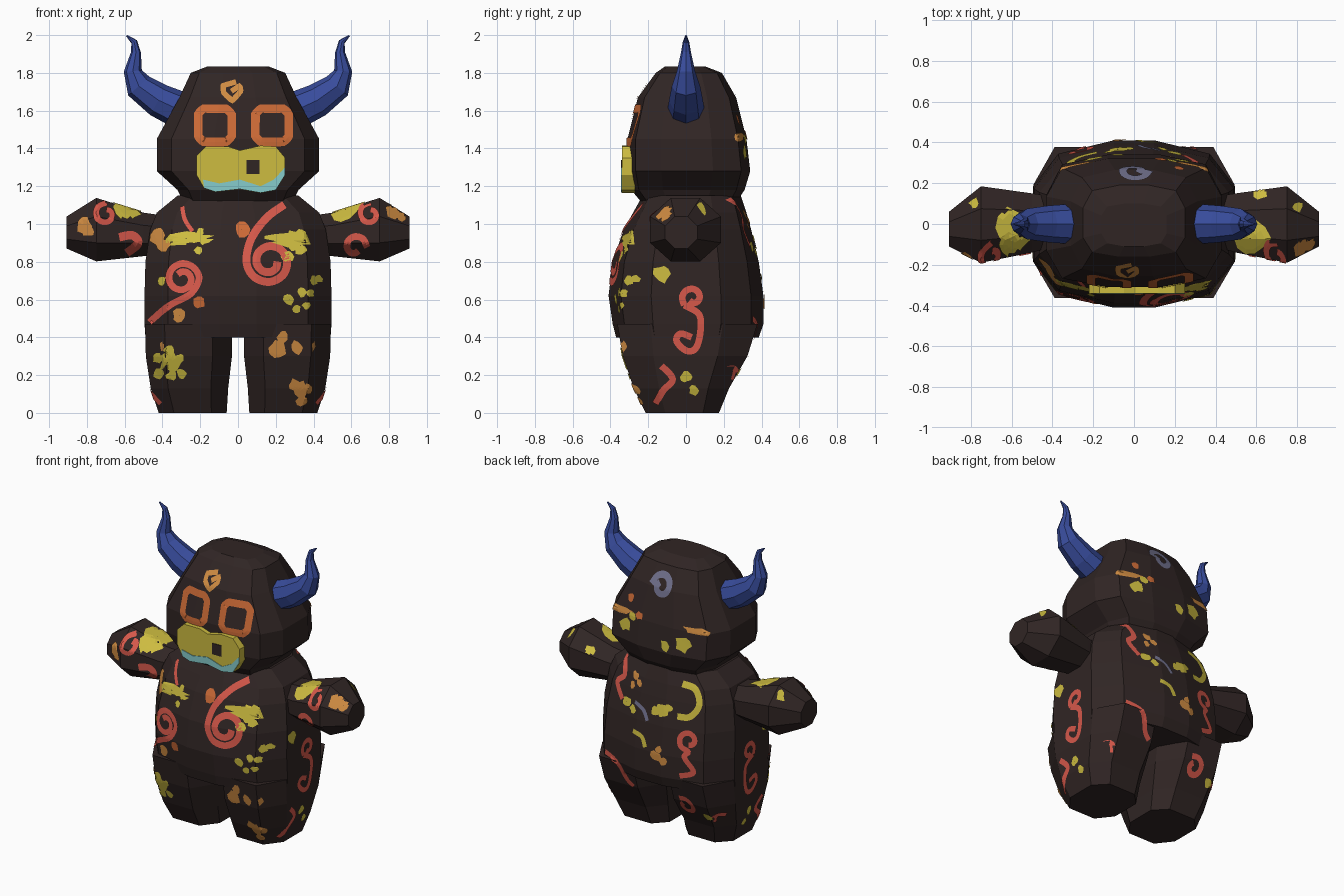
import bpy, bmesh, math, random
from mathutils import Vector
from mathutils.bvhtree import BVHTree

if "Cube" in bpy.data.objects:
    bpy.data.objects.remove(bpy.data.objects["Cube"])

random.seed(4)


def material(name, hexa):
    lin = [(c / 12.92 if c < 0.04045 else ((c + 0.055) / 1.055) ** 2.4)
           for c in (int(hexa[i:i + 2], 16) / 255 for i in (0, 2, 4))]
    m = bpy.data.materials.new(name)
    m.diffuse_color = (*lin, 1)
    m.use_nodes = True
    m.node_tree.nodes["Principled BSDF"].inputs["Base Color"].default_value = m.diffuse_color
    return m


MATS = {n: material(n, h) for n, h in {
    'dark_brown': '302524', 'blue': '384C9C', 'yellow': 'CDBC40', 'red': 'D6584A',
    'orange': 'D08C42', 'deep_orange': 'CC6A36', 'cyan': '86CCCC', 'grey_violet': '70708C'}.items()}


def make(name, verts, faces, mat, fix=True):
    me = bpy.data.meshes.new(name)
    me.from_pydata([tuple(v) for v in verts], [], faces)
    if fix:
        bm = bmesh.new()
        bm.from_mesh(me)
        bmesh.ops.recalc_face_normals(bm, faces=bm.faces)
        bm.to_mesh(me)
        bm.free()
    me.materials.append(MATS[mat])
    ob = bpy.data.objects.new(name, me)
    bpy.context.collection.objects.link(ob)
    return ob


def loft(name, rings, mat):
    n = len(rings[0])
    faces = [(i * n + j, i * n + (j + 1) % n, (i + 1) * n + (j + 1) % n, (i + 1) * n + j)
             for i in range(len(rings) - 1) for j in range(n)]
    faces += [tuple(range(n)), tuple(range((len(rings) - 1) * n, len(rings) * n))]
    return make(name, [v for r in rings for v in r], faces, mat)


def section(quarter, z, w, front, back, cx=0):
    """Ring from a quarter outline, with separate front and back depth."""
    q = quarter
    pts = q + [(-x, y) for x, y in q[::-1]] + [(-x, -y) for x, y in q] + [(x, -y) for x, y in q[::-1]]
    return [(cx + x * w, y * back if y > 0 else -y * front, z) for x, y in pts]


# torso, head and legs
torso_q = [(1, .45), (.75, .84), (.2, 1)]
head_q = [(1, .42), (.82, .86), (.3, 1)]
leg_q = [(1, .5), (.55, .97)]
base = [
    loft('torso', [section(torso_q, *r) for r in (
        (.40, .49, -.37, .385), (.47, .495, -.388, .41), (.62, .495, -.41, .41), (.80, .49, -.388, .385),
        (.97, .465, -.33, .345), (1.06, .43, -.28, .32), (1.15, .32, -.23, .29))], 'dark_brown'),
    loft('head', [section(head_q, *r) for r in (
        (1.12, .29, -.24, .27), (1.18, .32, -.29, .31), (1.28, .43, -.31, .34), (1.45, .43, -.31, .32),
        (1.67, .31, -.255, .265), (1.80, .25, -.16, .19), (1.835, .16, -.11, .10))], 'dark_brown')]

for s, side in ((1, 'right'), (-1, 'left')):
    base.append(loft('leg_' + side, [section(leg_q, z, w, f, b, s * cx) for z, cx, w, f, b in (
        (0, .24, .18, -.22, .18), (.13, .257, .205, -.285, .235),
        (.30, .26, .228, -.345, .335), (.47, .262, .23, -.375, .39))], 'dark_brown'))
    # stubby arms
    octa = [((k + .5) * math.pi / 4, 1 / math.cos(math.pi / 8)) for k in range(8)]
    base.append(loft('arm_' + side, [
        [(s * x, (y0 + y1) / 2 + (y1 - y0) / 2 * math.cos(a) * m, zc + rz * math.sin(a) * m) for a, m in octa]
        for x, zc, rz, y0, y1 in ((.36, .94, .10, -.1, .13), (.5, .945, .115, -.14, .15),
                                  (.75, .97, .168, -.19, .185), (.907, .955, .085, -.11, .06))], 'dark_brown'))
    # curved horns
    path = [(.29, 1.595, .10), (.42, 1.655, .09), (.525, 1.73, .075), (.557, 1.81, .048),
            (.54, 1.91, .026), (.55, 1.965, .017), (.59, 1.998, .004)]
    rings = []
    for i, (x, z, r) in enumerate(path):
        a, b = path[max(i - 1, 0)], path[min(i + 1, len(path) - 1)]
        t = Vector((b[0] - a[0], b[1] - a[1])).normalized()
        rings.append([(s * (x - t.y * r * math.cos(k)), r * math.sin(k), z + t.x * r * math.cos(k))
                      for k in (j * math.pi / 4 for j in range(8))])
    loft('horn_' + side, rings, 'blue')


# muzzle: peanut plate, lower lip band and nostril
def plate(name, pts, y0, y1, mat):
    return loft(name, [[(x, y, z) for x, z in pts] for y in (y0, y1)], mat)


plate('muzzle', [(-.22, 1.36), (-.17, 1.41), (-.05, 1.41), (.01, 1.39), (.12, 1.415), (.20, 1.41), (.25, 1.35),
                 (.25, 1.26), (.20, 1.18), (.12, 1.165), (.01, 1.185), (-.12, 1.17), (-.18, 1.19), (-.22, 1.26)],
      -.27, -.34, 'yellow')
plate('lower_lip', [(-.185, 1.235), (-.10, 1.215), (.01, 1.235), (.12, 1.20), (.19, 1.235), (.249, 1.30),
                    (.249, 1.26), (.20, 1.18), (.12, 1.166), (.01, 1.186), (-.12, 1.171), (-.18, 1.191)],
      -.337, -.344, 'cyan')
plate('nostril', [(.045, 1.265), (.115, 1.265), (.115, 1.34), (.045, 1.34)], -.337, -.344, 'dark_brown')

# painted markings: thin skins projected on the surface from one side
trees = []
for o in base:
    trees.append(BVHTree.FromPolygons([v.co for v in o.data.vertices], [p.vertices[:] for p in o.data.polygons]))
VIEWS = {'front': lambda u, v: ((u, -3, v), (0, 1, 0)), 'back': lambda u, v: ((u, 3, v), (0, -1, 0)),
         'right': lambda u, v: ((3, u, v), (-1, 0, 0)), 'left': lambda u, v: ((-3, u, v), (1, 0, 0)),
         'top': lambda u, v: ((u, v, 4), (0, 0, -1))}
paint = {}


def grid(view, mat, rows):
    """Project rows of 2D points on the surface and join them with quads."""
    verts, faces = paint.setdefault(mat, ([], []))
    ids = []
    for row in rows:
        out = []
        for u, v in row:
            o, d = VIEWS[view](u, v)
            d = Vector(d)
            hits = [h for h in (t.ray_cast(Vector(o), d) for t in trees) if h[0]]
            if not hits:
                out.append(None)
                continue
            loc, nor = min(hits, key=lambda h: h[3])[:2]
            verts.append(loc + (nor if nor.dot(d) < 0 else -nor) * .005)
            out.append(len(verts) - 1)
        ids.append(out)
    for a, b in zip(ids, ids[1:]):
        for j in range(len(a) - 1):
            q = (a[j], a[j + 1], b[j + 1], b[j])
            if None in q or max((verts[q[k]] - verts[q[k - 1]]).length for k in range(4)) > .11:
                continue
            n = (verts[q[2]] - verts[q[0]]).cross(verts[q[3]] - verts[q[1]])
            faces.append(q if n.dot(Vector(VIEWS[view](0, 0)[1])) < 0 else q[::-1])


def stroke(view, mat, width, pts, closed=False, smooth=True):
    P = [Vector(p) for p in pts]
    P = [P[-1]] + P + P[:2] if closed else [P[0]] + P + [P[-1]]
    line = []
    for i in range(1, len(P) - 2):
        a, b, c, d = P[i - 1:i + 3]
        for t in (k / 6 for k in range(6)):
            line.append(b + (c - b) * t if not smooth else
                        .5 * (2 * b + (c - a) * t + (2 * a - 5 * b + 4 * c - d) * t * t + (3 * b - a - 3 * c + d) * t ** 3))
    line.append(P[-2])
    rows = []
    for i, p in enumerate(line):
        if closed:
            t = line[(i + 1) % (len(line) - 1)] - line[(i - 1) % (len(line) - 1)]
        else:
            t = line[min(i + 1, len(line) - 1)] - line[max(i - 1, 0)]
        t.normalize()
        rows.append([p + Vector((-t.y, t.x)) * width * k for k in (-.5, 0, .5)])
    grid(view, mat, rows)


def blobs(view, mat, *spots):
    for u, v, r in spots:
        k = [random.uniform(.75, 1.25) for _ in range(10)]
        grid(view, mat, [[(u + r * f * k[j % 10] * math.cos(j * .62832), v + r * f * k[j % 10] * math.sin(j * .62832))
                          for j in range(11)] for f in (.02, .35, .7, 1)])


def curl(view, cx, cy, r, start, turns, mat='red', width=.035, tail=()):
    n = int(abs(turns) * 8) + 1
    pts = [(cx + r * (1 - .7 * i / n) * math.cos(start + i * math.copysign(math.pi / 4, turns)),
            cy + r * (1 - .7 * i / n) * math.sin(start + i * math.copysign(math.pi / 4, turns))) for i in range(n)]
    stroke(view, mat, width, list(tail) + pts)


# eye frames and forehead curl
for cx in (-.122, .18):
    a, b = .088, .06
    stroke('front', 'deep_orange', .045, [(cx + x, 1.522 + z) for x, z in (
        (-a, -b), (-b, -a), (b, -a), (a, -b), (a, b), (b, a), (-b, a), (-a, b))], True, False)
stroke('front', 'orange', .028, [(-.01, 1.75), (-.08, 1.73), (-.075, 1.69), (-.03, 1.65), (.015, 1.70),
                                 (.01, 1.73), (-.035, 1.70)], False, False)
# front markings
curl('front', -.295, .71, .09, 0, 1.4, tail=[(-.465, .48), (-.36, .57), (-.25, .63)])
curl('front', .165, .80, .12, math.pi, 1.5, width=.042, tail=[(.245, 1.10), (.15, 1.03), (.07, .92)])
stroke('front', 'red', .022, [(-.295, 1.09), (-.28, 1.02), (-.24, .96)])
curl('front', .70, 1.05, .06, 1.5, 1.1, width=.03)
curl('front', .62, .88, .065, 0, .9)
curl('front', -.70, 1.05, .06, 1.5, 1.1, width=.03)
stroke('front', 'red', .045, [(-.63, .93), (-.56, .94), (-.53, .90), (-.59, .85)])
blobs('front', 'orange', (-.42, .94, .045), (-.39, .89, .035), (-.31, .515, .035), (-.81, .99, .04), (-.79, .96, .03),
      (.82, 1.06, .04), (.86, 1.04, .03), (.21, .345, .045), (.24, .40, .03), (.31, .345, .035),
      (.33, .12, .045), (.30, .15, .03), (.34, .065, .03), (.37, .13, .025))
blobs('front', 'deep_orange', (.02, .97, .038), (-.205, .585, .03))
blobs('front', 'yellow', (-.36, .27, .05), (-.36, .33, .028), (-.42, .29, .026), (-.42, .21, .028), (-.35, .20, .028),
      (-.30, .21, .026), (-.31, .29, .022), (.30, .91, .048), (.33, .94, .03), (.26, .825, .03), (.33, .86, .03),
      (-.24, .92, .025), (-.20, .96, .02), (-.18, .91, .02), (-.21, .86, .02), (.27, .60, .028), (.34, .64, .025),
      (.38, .63, .02), (.36, .57, .02), (.42, .71, .022), (.31, .55, .02))
# side markings
for view in ('right', 'left'):
    curl(view, .035, .61, .06, -2.4, -1.1)
    stroke(view, 'red', .035, [(-.01, .57), (.07, .52), (.075, .42), (.05, .34), (0, .33), (-.05, .38), (-.03, .42), (.03, .40)])
    stroke(view, 'red', .035, [(-.13, .25), (-.07, .18), (-.12, .12), (-.16, .05)])
    stroke(view, 'red', .03, [(.20, .23), (.26, .23), (.23, .12)])
    blobs(view, 'yellow', (-.13, .735, .045), (-.31, .92, .04), (-.30, .70, .025), (0, .19, .028), (.04, .12, .025))
    blobs(view, 'orange', (.28, 1.46, .022), (-.34, .35, .03))
# back markings
curl('back', 0, 1.68, .075, 0, 1.2, 'grey_violet', .04)
blobs('back', 'yellow', (-.20, 1.36, .05), (-.08, 1.33, .035), (.24, 1.38, .04), (.18, 1.45, .028), (-.08, .90, .045),
      (-.03, .88, .03), (-.12, .92, .025), (.20, .88, .035), (.14, .85, .025), (-.36, .22, .03))
blobs('back', 'deep_orange', (.22, 1.55, .025), (.13, 1.47, .025))
blobs('back', 'orange', (.16, 1.05, .025), (.12, 1.02, .022), (.17, .99, .022), (-.06, .60, .035), (-.11, .58, .028), (-.08, .65, .025))
stroke('back', 'yellow', .04, [(-.18, 1.08), (-.27, 1.06), (-.31, .97), (-.26, .89), (-.18, .88)])
stroke('back', 'red', .035, [(.28, 1.13), (.25, 1.03), (.30, .97), (.24, .88)])
stroke('back', 'grey_violet', .025, [(.13, .90), (.06, .87), (.02, .81)])
stroke('back', 'yellow', .03, [(.12, .72), (.05, .70), (.02, .64)])
curl('back', -.27, .74, .07, -1.6, 1, tail=[(-.22, .50), (-.31, .54), (-.25, .63)])
stroke('back', 'red', .035, [(.36, .50), (.25, .46), (.20, .35), (.16, .31)])
curl('back', -.22, .27, .065, 1, 1.1)
# shoulder and arm-top patches
blobs('top', 'yellow', (-.59, -.02, .095), (-.60, -.10, .06), (.57, -.07, .085), (.62, .155, .035), (-.78, .10, .025), (.8, .08, .025))

for mat, (verts, faces) in paint.items():
    make(mat + '_markings', verts, faces, mat, False)
